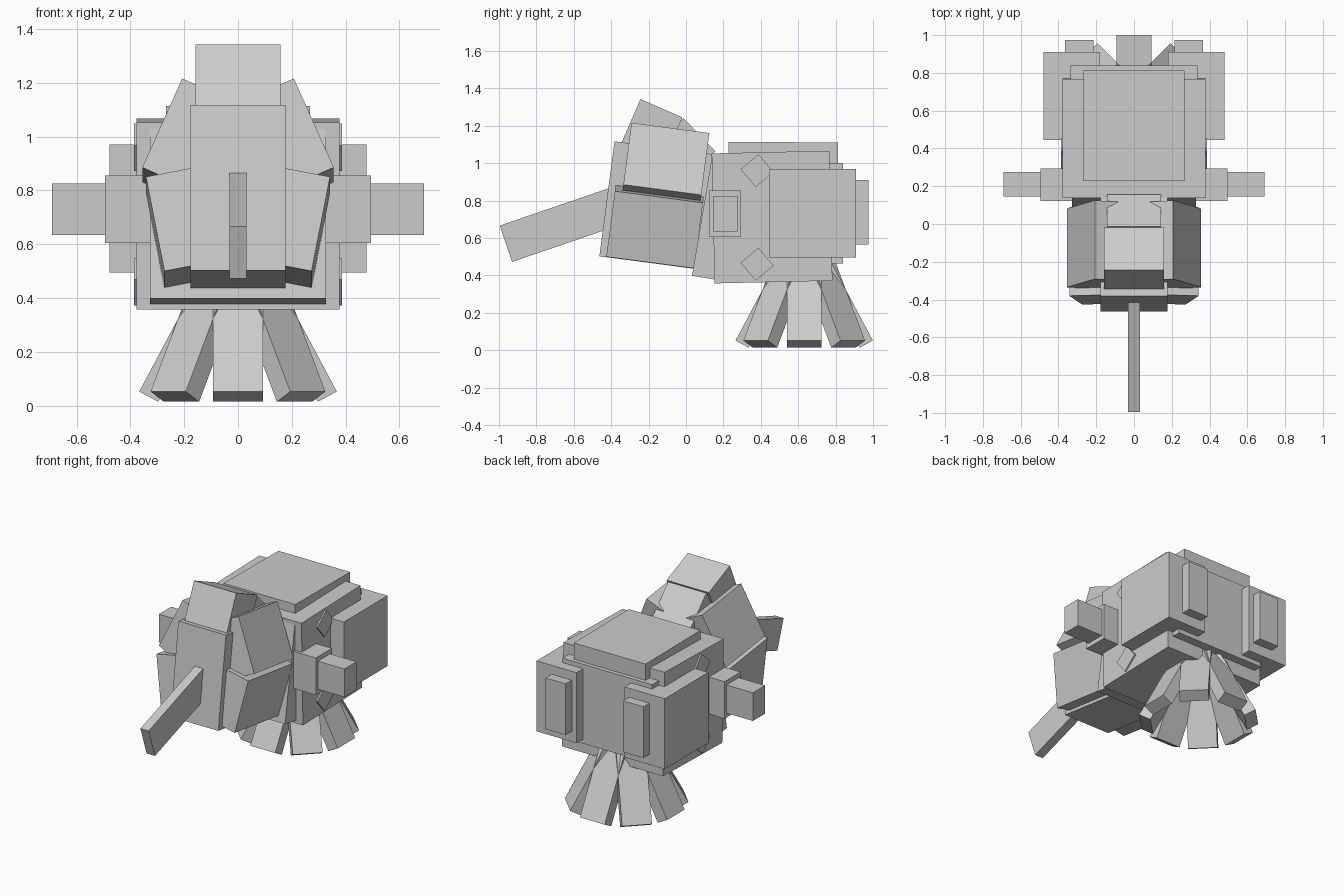
import bpy
from math import radians, sin, cos
from mathutils import Matrix, Vector

cube = bpy.data.objects.get("Cube")
if cube:
    bpy.data.objects.remove(cube, do_unlink=True)

grey = bpy.data.materials.new("plain_grey")
grey.use_nodes = True
colour = (0.6, 0.6, 0.6, 1)
grey.diffuse_color = colour
grey.node_tree.nodes["Principled BSDF"].inputs["Base Color"].default_value = colour


def box(name, centre, size, pitch=0, roll=0, turn=0):
    """Box tilted about x (pitch), after roll about y, then turned about z."""
    bpy.ops.mesh.primitive_cube_add(size=1)
    ob = bpy.context.object
    ob.name = name
    ob.data.materials.append(grey)
    rot = (Matrix.Rotation(radians(turn), 4, 'Z')
           @ Matrix.Rotation(radians(pitch), 4, 'X')
           @ Matrix.Rotation(radians(roll), 4, 'Y'))
    ob.matrix_world = Matrix.Translation(centre) @ rot @ Matrix.Diagonal((*size, 1))
    return ob


def span(name, x, y, z):
    """Upright box given by its limits."""
    box(name, [sum(r) / 2 for r in (x, y, z)], [r[1] - r[0] for r in (x, y, z)])


# Body and shell plates
box("body", (0, 0.46, 0.712), (0.755, 0.63, 0.695), pitch=1.3)
box("top_plate", (0, 0.52, 1.03), (0.535, 0.585, 0.165), pitch=-0.4)
span("back_plate", (-0.335, 0.335), (0.55, 0.84), (0.465, 1.0))

# Head, collar, crest and trunk
TILT = -7.5
box("head", (0, -0.16, 0.775), (0.355, 0.53, 0.62), pitch=TILT)
box("collar", (0, 0.185, 0.705), (0.655, 0.2, 0.655), pitch=-9.5)
box("crest_front", (0, -0.185, 1.17), (0.315, 0.245, 0.27), pitch=-23.5)
box("crest_back", (0, 0.0, 1.083), (0.285, 0.245, 0.2), pitch=-46)
box("trunk", (0, -0.66, 0.673), (0.062, 0.64, 0.205), pitch=18.9)

# Paired parts
for side, s in (("left", 1), ("right", -1)):
    box(side + "_lower_cheek", (s * 0.2, -0.165, 0.665), (0.22, 0.475, 0.36),
        pitch=TILT, roll=s * 11)
    box(side + "_upper_cheek", (s * 0.195, -0.11, 0.985), (0.19, 0.42, 0.365),
        pitch=TILT, roll=s * -24)
    span(side + "_shoulder", sorted((s * 0.3, s * 0.495)), (0.123, 0.295), (0.605, 0.855))
    span(side + "_arm", sorted((s * 0.45, s * 0.692)), (0.145, 0.275), (0.635, 0.825))
    span(side + "_pod", sorted((s * 0.18, s * 0.478)), (0.445, 0.91), (0.495, 0.97))
    span(side + "_pod_plate", sorted((s * 0.215, s * 0.365)), (0.88, 0.975), (0.565, 0.91))
    for level, z in (("upper", 0.96), ("lower", 0.46)):
        box(f"{side}_{level}_stud", (s * 0.37, 0.38, z), (0.035, 0.125, 0.125), pitch=40)

# Ring of splayed legs
LEAN = 28
for i in range(8):
    a = radians(i * 45)
    out = Vector((sin(a), -cos(a), 0))
    length = 0.52
    foot = Vector((0, 0.632, 0.033)) + out * 0.332
    up = Vector((0, 0, cos(radians(LEAN)))) - out * sin(radians(LEAN))
    box(f"leg_{i + 1}", foot + up * length / 2, (0.185, 0.08, length),
        pitch=-LEAN, turn=i * 45)
